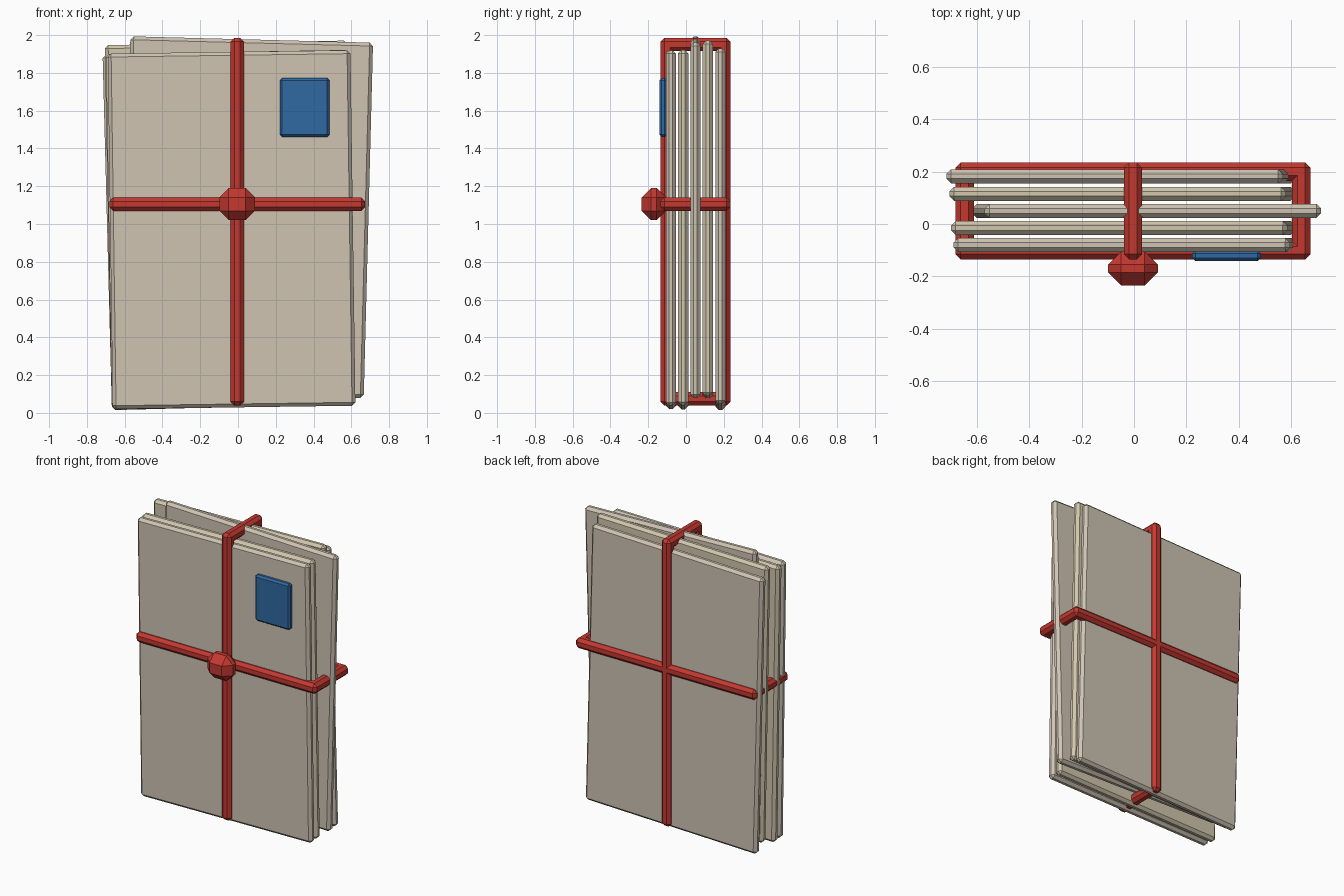
import bpy, bmesh
from math import radians
from mathutils import Matrix

if "Cube" in bpy.data.objects:
    bpy.data.objects.remove(bpy.data.objects["Cube"])


def material(name, rgb):
    m = bpy.data.materials.new(name)
    m.diffuse_color = (*rgb, 1)
    m.use_nodes = True
    m.node_tree.nodes["Principled BSDF"].inputs["Base Color"].default_value = m.diffuse_color
    return m


PAPER = material("paper", (0.62, 0.55, 0.45))
CREAM = material("cream_paper", (0.64, 0.57, 0.42))
RED = material("red_string", (0.55, 0.04, 0.03))
BLUE = material("blue_stamp", (0.03, 0.14, 0.36))


def block(name, centre, size, bevel, mat, tilt=0.0):
    """Chamfered box; tilt is clockwise degrees about y seen from the front."""
    bm = bmesh.new()
    bmesh.ops.create_cube(bm, size=1)
    bmesh.ops.scale(bm, vec=size, verts=bm.verts)
    bmesh.ops.bevel(bm, geom=bm.edges[:], offset=bevel, segments=1,
                    affect='EDGES', profile=0.5)
    me = bpy.data.meshes.new(name)
    bm.to_mesh(me)
    bm.free()
    me.materials.append(mat)
    ob = bpy.data.objects.new(name, me)
    ob.matrix_world = Matrix.Translation(centre) @ Matrix.Rotation(radians(tilt), 4, 'Y')
    bpy.context.collection.objects.link(ob)
    return ob


# Stack of slightly twisted envelopes, front to back: x, y, z, tilt
envelopes = [
    (-0.034, -0.080, 0.970, -0.8),
    (-0.041, -0.015, 0.970, -0.95),
    (0.048, 0.050, 1.036, 1.5),
    (-0.045, 0.115, 1.018, -1.1),
    (-0.050, 0.182, 0.972, -1.5),
]
for i, (x, y, z, tilt) in enumerate(envelopes):
    block(f"envelope_{i + 1}", (x, y, z), (1.285, 0.054, 1.882), 0.018,
          CREAM if i % 2 else PAPER, tilt)

# String loops: front and back bars plus the pieces crossing the edges
T, YF, YB = 0.07, -0.10, 0.20
CX, CZ = -0.004, 1.105
for label, y in (("front", YF), ("back", YB)):
    block(f"string_upright_{label}", (CX, y, 1.012), (T, T, 1.945), 0.02, RED)
    block(f"string_across_{label}", (CX, y, CZ), (1.355, T, T), 0.02, RED)
depth, mid = YB - YF + T, (YF + YB) / 2
for label, z in (("top", 1.95), ("bottom", 0.075)):
    block(f"string_{label}", (CX, mid, z), (T, depth, T), 0.02, RED)
for label, x in (("left", -0.6465), ("right", 0.6385)):
    block(f"string_{label}", (x, mid, CZ), (T, depth, T), 0.02, RED)

# Knot where the strings cross
block("knot", (CX, -0.170, CZ), (0.19, 0.13, 0.17), 0.05, RED)

# Postage stamp
block("stamp", (0.353, -0.121, 1.617), (0.262, 0.04, 0.312), 0.012, BLUE)
